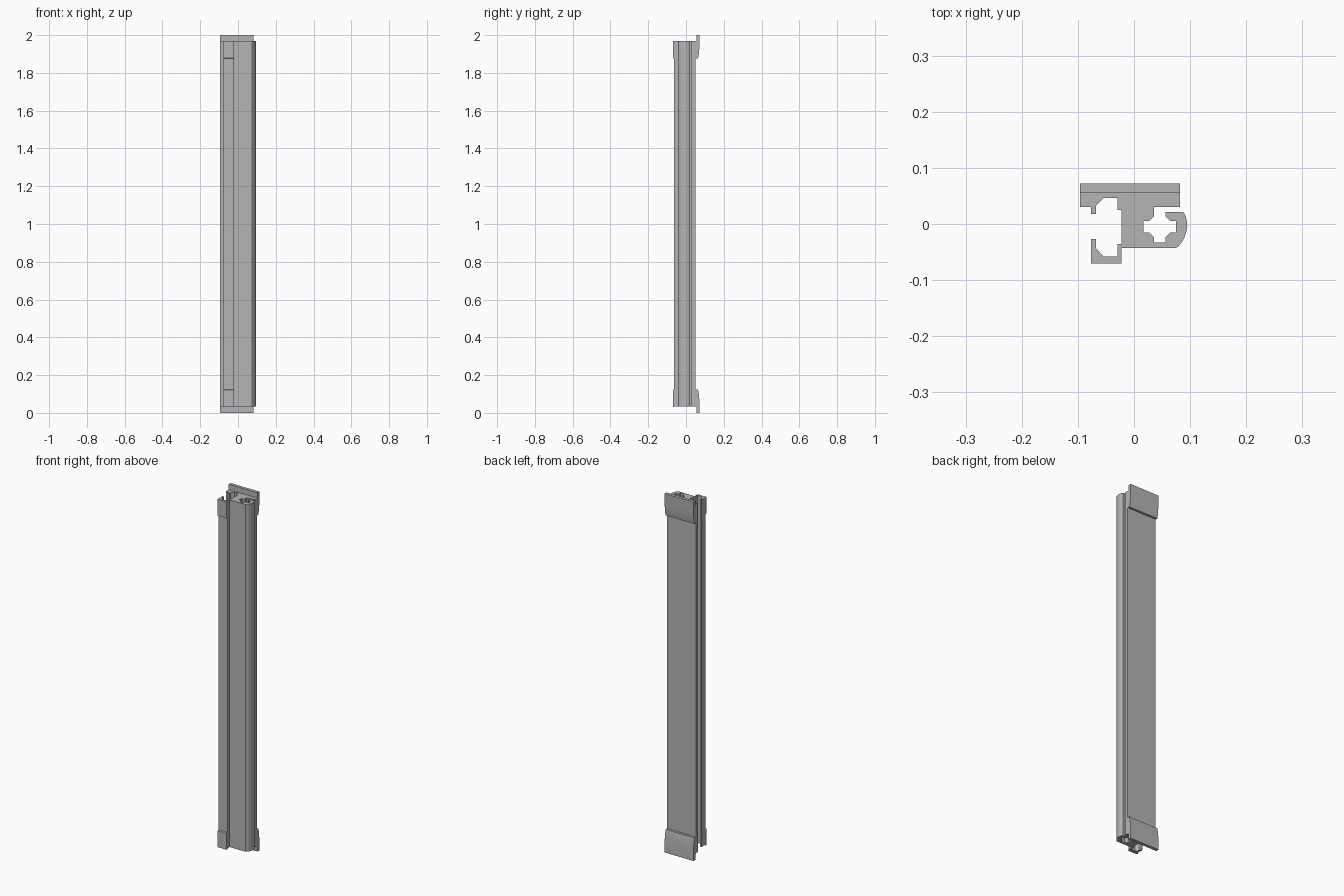
import bpy
import bmesh
import math
from mathutils import Vector

cube = bpy.data.objects.get("Cube")
if cube:
    bpy.data.objects.remove(cube)

GREY = (0.46, 0.46, 0.46, 1)
metal = bpy.data.materials.new("plain grey")
metal.use_nodes = True
metal.diffuse_color = GREY
metal.node_tree.nodes["Principled BSDF"].inputs["Base Color"].default_value = GREY


def extrude(name, points, offset):
    """Extrude a closed polygon along an offset."""
    bm = bmesh.new()
    face = bm.faces.new([bm.verts.new(p) for p in points])
    top = bmesh.ops.extrude_face_region(bm, geom=[face])["geom"]
    bmesh.ops.translate(bm, vec=offset, verts=[v for v in top if isinstance(v, bmesh.types.BMVert)])
    bmesh.ops.recalc_face_normals(bm, faces=bm.faces)
    mesh = bpy.data.meshes.new(name)
    bm.to_mesh(mesh)
    bm.free()
    mesh.materials.append(metal)
    obj = bpy.data.objects.new(name, mesh)
    bpy.context.collection.objects.link(obj)
    bpy.context.view_layer.objects.active = obj
    obj.select_set(True)
    bpy.ops.object.shade_smooth_by_angle(angle=math.radians(25))
    obj.select_set(False)
    return obj


LEFT, RIGHT, BACK, FRONT = -0.096, 0.082, 0.05, -0.063
LOW, HIGH = 0.035, 1.97

# Open channel on the -x side
channel = [(-0.077, 0.03), (-0.077, 0.018), (-0.068, 0.018), (-0.068, 0.032),
           (-0.054, 0.046), (-0.029, 0.046), (-0.029, 0.025), (-0.022, 0.025),
           (-0.022, -0.036), (-0.029, -0.036), (-0.029, -0.058), (-0.054, -0.058),
           (-0.068, -0.043), (-0.068, -0.027), (-0.077, -0.027),
           (-0.077, FRONT), (-0.022, FRONT), (-0.022, -0.043)]

# Rounded nose on the +x side, from front to back
nose = [(0.075, -0.043), (0.080, -0.039), (0.085, -0.033), (0.090, -0.024), (0.093, -0.015),
        (0.095, -0.005), (0.094, 0.006), (0.092, 0.015), (0.088, 0.021)]

# Cross-shaped screw port, opening to the back through a slot
cx, cy = 0.046, -0.005
quarter = [(0.01, 0.019), (0.019, 0.01), (0.029, 0.01)]
port = []
for sx, sy in ((1, 1), (1, -1), (-1, -1), (-1, 1)):
    corner = [(cx + sx * x, cy + sy * y) for x, y in quarter]
    port += corner if sx == sy else corner[::-1]
port = [(cx + 0.01, 0.021)] + port
# Bottom of the cross reaches further than the chamfers
deep = cy - 0.028
i = port.index((cx + 0.01, cy - 0.019))
port[i + 1:i + 1] = [(cx + 0.01, deep), (cx - 0.01, deep)]

section = [(LEFT, BACK), (LEFT, 0.03)] + channel + nose + port
section += [(cx - 0.01, 0.03), (RIGHT, 0.03), (RIGHT, BACK)]
extrude("profile_bar", [(x, y, LOW) for x, y in section], Vector((0, 0, HIGH - LOW)))

# Mounting tabs and front pads, mirrored at both ends
tab = [(BACK, 1.875), (0.063, 1.875), (0.068, 1.9), (0.071, 1.935), (0.072, 2),
       (0.055, 2), (0.055, HIGH), (BACK, HIGH)]
pad = [(FRONT, 1.875), (-0.069, 1.878), (-0.07, HIGH), (FRONT, HIGH)]
for end in ("top", "bottom"):
    def place(z):
        return z if end == "top" else 2 - z
    extrude(end + "_tab", [(LEFT, y, place(z)) for y, z in tab], Vector((RIGHT - LEFT, 0, 0)))
    extrude(end + "_pad", [(-0.077, y, place(z)) for y, z in pad], Vector((0.055, 0, 0)))
